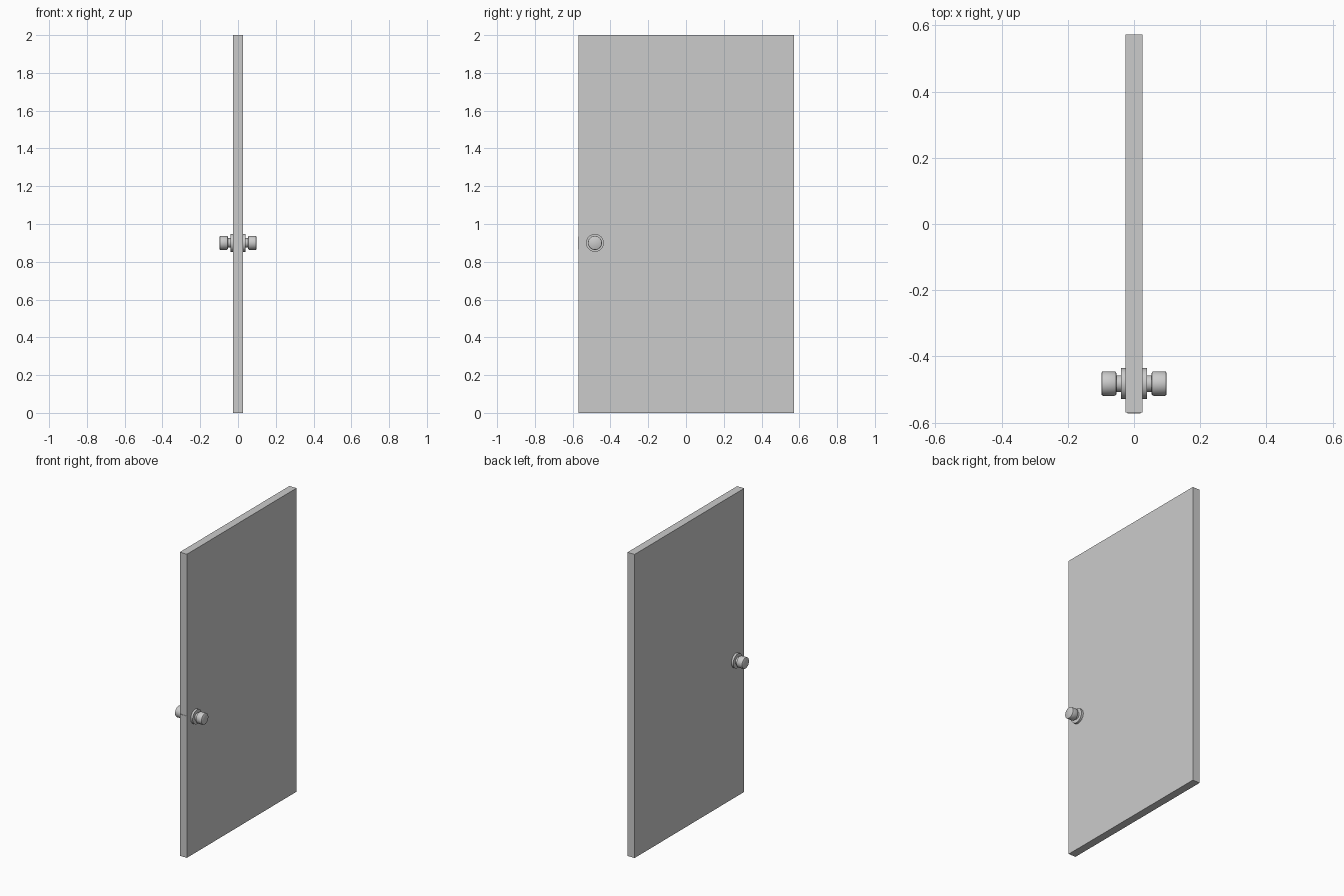
import bpy, bmesh, math
from mathutils import Matrix

if "Cube" in bpy.data.objects:
    bpy.data.objects.remove(bpy.data.objects["Cube"])

KNOB_Y, KNOB_Z = -0.482, 0.9


def box(name, lo, hi):
    size = [b - a for a, b in zip(lo, hi)]
    mid = [(a + b) / 2 for a, b in zip(lo, hi)]
    bm = bmesh.new()
    bmesh.ops.create_cube(bm, size=1, matrix=Matrix.Translation(mid) @ Matrix.Diagonal((*size, 1)))
    mesh = bpy.data.meshes.new(name)
    bm.to_mesh(mesh)
    bm.free()
    obj = bpy.data.objects.new(name, mesh)
    bpy.context.collection.objects.link(obj)
    return obj


def turned(name, profile, side, steps=32):
    """Lathe (x, radius) pairs around the knob axis on one side of the door."""
    bm = bmesh.new()
    rings = []
    for x, r in profile:
        rings.append([bm.verts.new((side * x,
                                    KNOB_Y + r * math.cos(2 * math.pi * i / steps),
                                    KNOB_Z + r * math.sin(2 * math.pi * i / steps)))
                      for i in range(steps)])
    for a, b in zip(rings, rings[1:]):
        for i in range(steps):
            j = (i + 1) % steps
            bm.faces.new((a[i], a[j], b[j], b[i]))
    bm.faces.new(rings[0])
    bm.faces.new(rings[-1])
    bmesh.ops.recalc_face_normals(bm, faces=bm.faces)
    mesh = bpy.data.meshes.new(name)
    bm.to_mesh(mesh)
    bm.free()
    obj = bpy.data.objects.new(name, mesh)
    bpy.context.collection.objects.link(obj)
    bpy.ops.object.select_all(action='DESELECT')
    obj.select_set(True)
    bpy.context.view_layer.objects.active = obj
    bpy.ops.object.shade_smooth_by_angle(angle=math.radians(35))
    return obj


# Door slab
box("door_panel", (-0.026, -0.569, 0), (0.026, 0.572, 2))

# Latch plate on the opening edge
box("latch_plate", (-0.02, -0.572, 0.865), (0.02, -0.565, 0.935))

# Rose, neck and knob on both faces
for side, tag in ((1, "right"), (-1, "left")):
    turned("rose_" + tag, [(0.02, 0.047), (0.04, 0.047)], side)
    turned("neck_" + tag, [(0.038, 0.025), (0.058, 0.025)], side)
    turned("knob_" + tag, [(0.053, 0.031), (0.055, 0.035), (0.059, 0.037), (0.092, 0.037),
                           (0.096, 0.036), (0.098, 0.033)], side)
